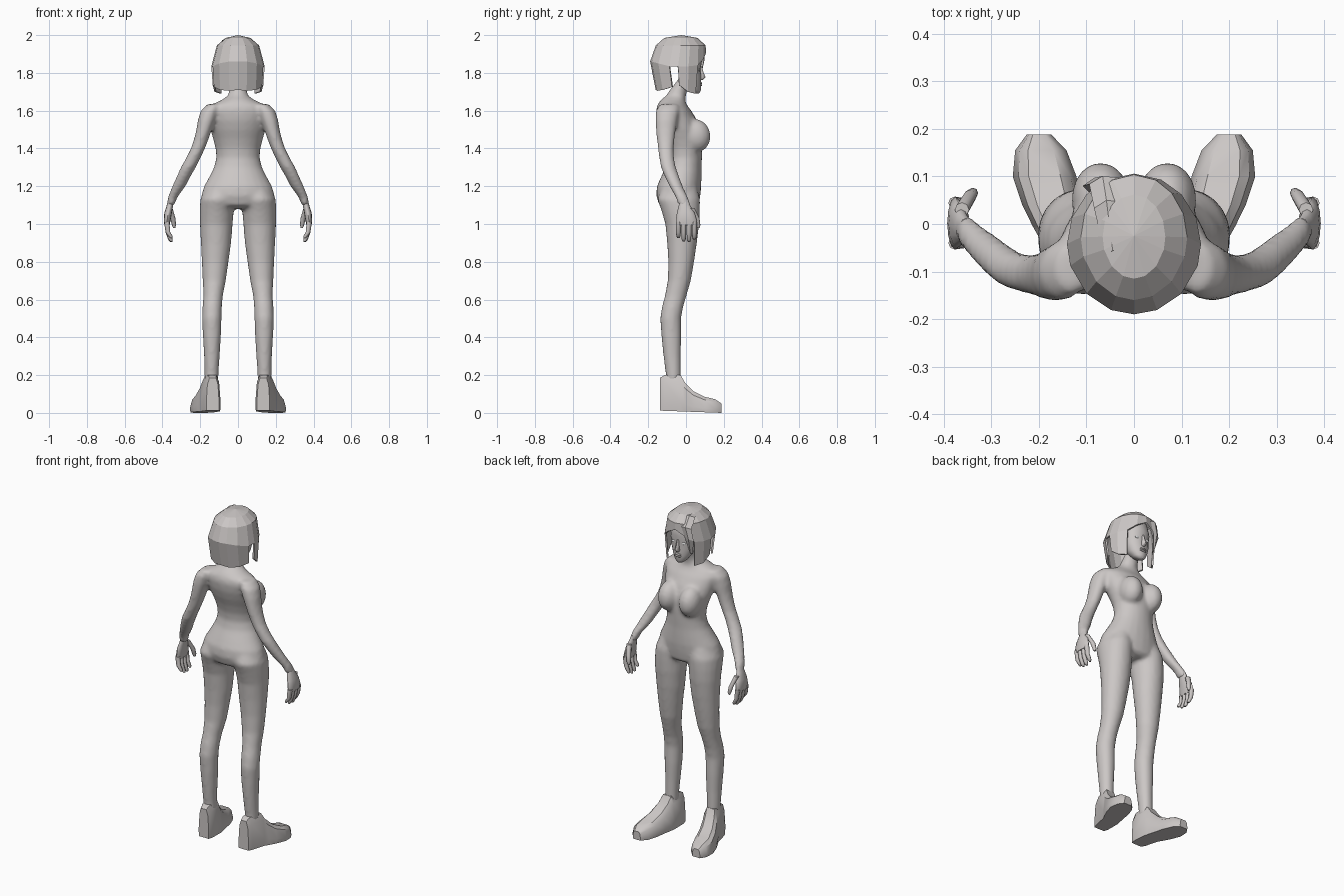
import bpy, bmesh, math
from mathutils import Matrix


def material(name, rgb):
    m = bpy.data.materials.new(name)
    m.diffuse_color = (*rgb, 1)
    return m


GREY = material("warm grey", (0.60, 0.57, 0.56))
WHITE = material("eye white", (0.9, 0.9, 0.9))


def loft(bm, rings):
    """Skin a list of closed point rings and cap both ends."""
    vs = [[bm.verts.new(p) for p in r] for r in rings]
    n = len(vs[0])
    for a, b in zip(vs, vs[1:]):
        for i in range(n):
            j = (i + 1) % n
            bm.faces.new((a[i], a[j], b[j], b[i]))
    bm.faces.new(vs[0][::-1])
    bm.faces.new(vs[-1])


def stack(bm, rows, n=16, side=1):
    """Elliptical slices (z, x0, x1, y0, y1) stacked along z."""
    rings = []
    for z, x0, x1, y0, y1 in rows:
        rings.append([(side * ((x0 + x1) / 2 + (x1 - x0) / 2 * math.cos(t)),
                       (y0 + y1) / 2 + (y1 - y0) / 2 * math.sin(t), z)
                      for t in (2 * math.pi * i / n for i in range(n))])
    loft(bm, rings)


def centred(rows):
    return [(z, -w, w, y0, y1) for z, w, y0, y1 in rows]


def tube(bm, pts, r, n=8):
    """Round slices (x, y, z, radius factor) stacked along z."""
    stack(bm, [(z, x - r * k, x + r * k, y - r * k, y + r * k) for x, y, z, k in pts], n)


def ball(bm, c, r, tilt=0):
    m = Matrix.Translation(c) @ Matrix.Rotation(tilt, 4, 'X') @ Matrix.Diagonal((*r, 1))
    bmesh.ops.create_uvsphere(bm, u_segments=20, v_segments=12, radius=1, matrix=m)


def finish(bm, name, mat=GREY, mirror=False, smooth=True, angle=40):
    bmesh.ops.recalc_face_normals(bm, faces=bm.faces)
    me = bpy.data.meshes.new(name)
    bm.to_mesh(me)
    bm.free()
    me.materials.append(mat)
    if smooth:
        me.shade_smooth()
        me.set_sharp_from_angle(angle=math.radians(angle))
    ob = bpy.data.objects.new(name, me)
    bpy.context.collection.objects.link(ob)
    if mirror:
        ob.modifiers.new("mirror", 'MIRROR')
    return ob


# Body: torso, neck, legs, arms and bust fused into one skin
bm = bmesh.new()
stack(bm, centred([
    (1.08, .11, -.10, .045), (1.10, .185, -.142, .068), (1.15, .195, -.158, .076),
    (1.20, .180, -.154, .081), (1.25, .152, -.132, .082), (1.30, .127, -.108, .082),
    (1.35, .115, -.097, .085), (1.40, .119, -.102, .087), (1.45, .132, -.117, .085),
    (1.50, .147, -.137, .078), (1.55, .157, -.152, .058), (1.60, .165, -.158, .028),
    (1.63, .145, -.152, .005), (1.655, .09, -.135, -.005), (1.68, .053, -.105, .0),
    (1.71, .046, -.085, .006), (1.74, .044, -.062, .022), (1.775, .038, -.035, .035)]), 24)
for s in (1, -1):
    stack(bm, [
        (.16, .103, .175, -.107, -.027), (.20, .103, .177, -.107, -.027),
        (.30, .097, .180, -.120, -.027), (.40, .090, .186, -.130, -.025),
        (.50, .087, .190, -.137, -.026), (.56, .085, .188, -.128, -.015),
        (.62, .080, .184, -.112, .003), (.70, .064, .187, -.097, .026),
        (.80, .050, .192, -.094, .043), (.90, .036, .197, -.100, .058),
        (1.0, .028, .202, -.110, .070), (1.07, .022, .203, -.130, .074),
        (1.13, .015, .200, -.152, .075), (1.19, .02, .17, -.13, .06)], 20, s)
    stack(bm, [
        (1.10, .336, .377, -.042, .022), (1.14, .321, .372, -.055, .012),
        (1.20, .277, .348, -.088, -.017), (1.25, .251, .326, -.113, -.035),
        (1.30, .223, .303, -.133, -.053), (1.35, .198, .275, -.143, -.063),
        (1.40, .174, .250, -.149, -.065), (1.45, .155, .233, -.155, -.060),
        (1.50, .138, .221, -.160, -.053), (1.55, .118, .213, -.163, -.044),
        (1.60, .100, .198, -.160, -.035), (1.635, .09, .162, -.14, -.04)], 16, s)
    ball(bm, (s * .070, .052, 1.468), (.062, .078, .088), .2)
body = finish(bm, "body")
rm = body.modifiers.new("fuse", 'REMESH')
rm.mode, rm.voxel_size, rm.use_smooth_shade = 'VOXEL', .011, True
sm = body.modifiers.new("soften", 'SMOOTH')
sm.factor, sm.iterations = .5, 6

# Hands: palm, four curled fingers and a thumb
bm = bmesh.new()
stack(bm, [(1.13, .338, .368, -.033, .012), (1.10, .343, .377, -.038, .022),
           (1.06, .350, .390, -.048, .045), (1.02, .357, .393, -.054, .057),
           (.995, .362, .390, -.052, .055)], 12)
for i, tip in enumerate((.925, .908, .905, .917)):
    y = -.040 + i * .028
    tube(bm, [(.353, y, tip, .5), (.358, y, tip + .012, .9), (.371, y, .955, 1),
              (.377, y, 1.01, 1.1)], .0125)
tube(bm, [(.338, .066, .980, .5), (.339, .065, .995, .9), (.345, .058, 1.03, 1.1),
          (.362, .03, 1.085, 1.2)], .0125)
finish(bm, "hand", mirror=True, angle=60)

# Shoes: sections from heel to splayed toe (y, centre x, half width, height)
bm = bmesh.new()
section = [(-.95, 0), (-1, .25), (-.82, .8), (-.5, 1), (.5, 1), (.82, .8), (1, .25), (.95, 0)]
rows = [(-.138, .134, .034, .185), (-.115, .136, .044, .200), (-.028, .147, .053, .200),
        (-.005, .156, .057, .160), (.04, .172, .063, .115), (.10, .188, .067, .085),
        (.155, .196, .054, .072), (.188, .200, .026, .05)]
loft(bm, [[(cx + w * u, y, .012 * (.19 - y) / .33 * (1 - v) + h * v) for u, v in section]
          for y, cx, w, h in rows])
finish(bm, "shoe", mirror=True, angle=35)

# Face: hollow-backed head sits only in the front of the hair
bm = bmesh.new()
stack(bm, centred([
    (1.692, .016, .045, .070), (1.708, .036, .010, .079), (1.74, .057, -.025, .080),
    (1.78, .070, -.038, .081), (1.82, .075, -.042, .077), (1.86, .078, -.05, .084),
    (1.92, .070, -.05, .072), (1.95, .04, -.03, .04)]), 20)
stack(bm, centred([(1.763, .010, .06, .088), (1.776, .015, .06, .104),
                   (1.80, .009, .06, .094), (1.835, .007, .06, .083)]), 8)
for z in (1.735, 1.746):
    ball(bm, (0, .077, z), (.021, .009, .006))
finish(bm, "face", angle=60)

# Eyes
bm = bmesh.new()
ball(bm, (.033, .0695, 1.815), (.016, .005, .008))
finish(bm, "eye", WHITE, mirror=True)

# Hair: faceted bob, open at the face and behind the side locks
degs = [0, 24, 45, 68, 90, 108, 135, 160, 180]
hem = [1.80, 1.80, 1.69, 1.70, 1.735, 1.725, 1.71, 1.705, 1.71]
brow = [1.905, 1.875, 1.84, 1.835, 1.835, 1.835, 1.85, 1.86, 1.86]
angles = degs + [360 - d for d in degs[-2:0:-1]]
n = len(angles)
bm = bmesh.new()
layers = []
for z, rx, y0, y1 in [(hem, .134, -.160, .088), (brow, .141, -.190, .106),
                      (1.945, .112, -.160, .104), (1.985, .066, -.115, .062)]:
    ring = []
    for a in angles:
        k = degs.index(min(a, 360 - a))
        t = math.radians(a)
        ring.append(bm.verts.new((rx * math.sin(t), (y0 + y1) / 2 + (y1 - y0) / 2 * math.cos(t),
                                  z[k] if isinstance(z, list) else z)))
    layers.append(ring)
for li, (a, b) in enumerate(zip(layers, layers[1:])):
    for i in range(n):
        k = i if i < n // 2 else n - 1 - i
        if li == 0 and k in (0, 1, 4):
            continue
        j = (i + 1) % n
        bm.faces.new((a[i], a[j], b[j], b[i]))
peak = bm.verts.new((0, -.025, 2.0))
for i in range(n):
    bm.faces.new((layers[-1][i], layers[-1][(i + 1) % n], peak))
bmesh.ops.delete(bm, geom=[v for v in bm.verts if not v.link_faces], context='VERTS')
hair = finish(bm, "hair", smooth=False)
so = hair.modifiers.new("thickness", 'SOLIDIFY')
so.thickness, so.offset = .01, -1

# Swept fringe strand beside the parting
bm = bmesh.new()
path = [(-.045, -.06, 1.986), (-.058, .045, 1.980), (-.066, .096, 1.93), (-.084, .092, 1.86),
        (-.083, .072, 1.77)]
widths = [.014, .026, .028, .024, .004]
loft(bm, [[(x - w, y - .012, z - .006), (x, y + .005, z + .004), (x + w, y + .002, z),
           (x, y - .016, z - .010)] for (x, y, z), w in zip(path, widths)])
finish(bm, "fringe", smooth=False)
